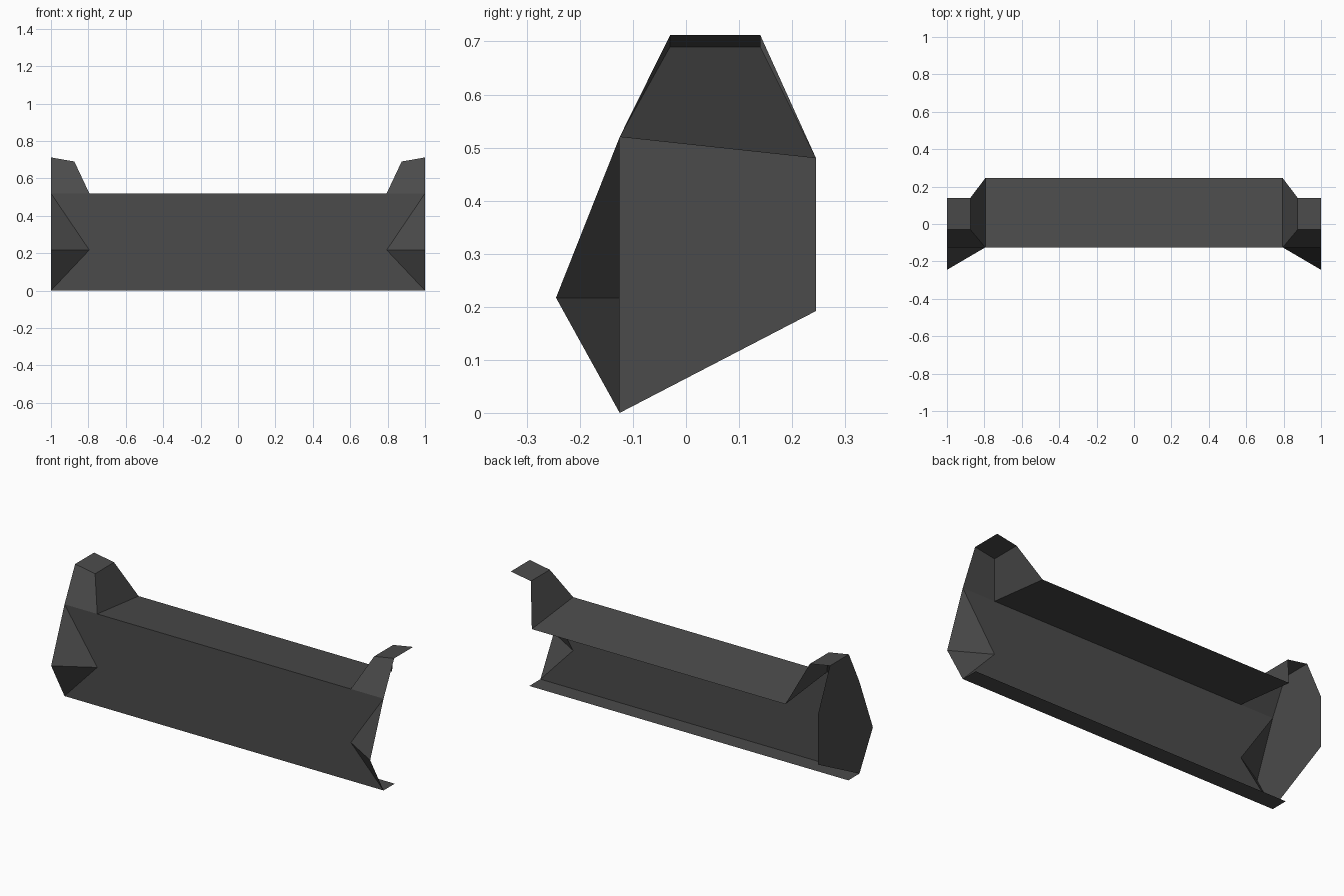
import bpy
import bmesh

cube = bpy.data.objects.get("Cube")
if cube:
    bpy.data.objects.remove(cube, do_unlink=True)

# One flat colour for the whole shell
grey = bpy.data.materials.new("dark grey")
colour = (0.07, 0.07, 0.07, 1.0)
grey.diffuse_color = colour
grey.use_nodes = True
grey.node_tree.nodes["Principled BSDF"].inputs["Base Color"].default_value = colour

# Key dimensions
END, INNER, HORN = 1.0, 0.795, 0.875
FRONT, BACK, NOSE = -0.125, 0.245, -0.245
HORN_FRONT, HORN_BACK = -0.03, 0.14
RIM, RIM_BACK, MID = 0.52, 0.48, 0.217


def sheet(name, faces, side=1):
    """Make one open sheet from faces; side -1 mirrors it in x."""
    bm = bmesh.new()
    for face in faces:
        points = face if side > 0 else face[::-1]
        bm.faces.new([bm.verts.new((x * side, y, z)) for x, y, z in points])
    bmesh.ops.remove_doubles(bm, verts=bm.verts, dist=0.0001)
    mesh = bpy.data.meshes.new(name)
    bm.to_mesh(mesh)
    bm.free()
    mesh.materials.append(grey)
    obj = bpy.data.objects.new(name, mesh)
    bpy.context.collection.objects.link(obj)
    return obj


# Front wall, split at the waist where the end notches meet it
sheet("front_wall", [
    [(-END, FRONT, 0), (END, FRONT, 0), (INNER, FRONT, MID), (-INNER, FRONT, MID)],
    [(-INNER, FRONT, MID), (INNER, FRONT, MID), (END, FRONT, RIM), (-END, FRONT, RIM)],
])

# Sloping top deck and narrow bottom lip
sheet("top_deck", [[(-INNER, FRONT, RIM), (INNER, FRONT, RIM),
                    (INNER, BACK, RIM_BACK), (-INNER, BACK, RIM_BACK)]])
sheet("bottom_lip", [[(-END, FRONT, 0), (-END, FRONT + 0.1, 0),
                      (END, FRONT + 0.1, 0), (END, FRONT, 0)]])

# Raised horns and pointed front wedges at both ends
for side, label in ((1, "left"), (-1, "right")):
    low_in, low_out = (INNER, FRONT, RIM), (END, FRONT, RIM)
    top_in, top_out = (HORN, HORN_FRONT, 0.69), (END, HORN_FRONT, 0.712)
    back_in, back_out = (HORN, HORN_BACK, 0.69), (END, HORN_BACK, 0.712)
    sheet(label + "_horn", [
        [low_in, low_out, top_out, top_in],
        [top_in, top_out, back_out, back_in],
        [(INNER, BACK, RIM_BACK), low_in, top_in, back_in],
    ], side)
    waist, nose = (INNER, FRONT, MID), (END, NOSE, MID)
    sheet(label + "_wedge", [
        [waist, nose, low_out],
        [waist, (END, FRONT, 0), nose],
    ], side)

# Flat cap closing the right end only
profile = [(HORN_FRONT, 0.712), (FRONT, RIM), (NOSE, MID), (FRONT, 0),
           (BACK, 0.192), (BACK, RIM_BACK), (HORN_BACK, 0.712)]
sheet("right_end_cap", [[(-END, y, z) for y, z in reversed(profile)]]).data.flip_normals()
